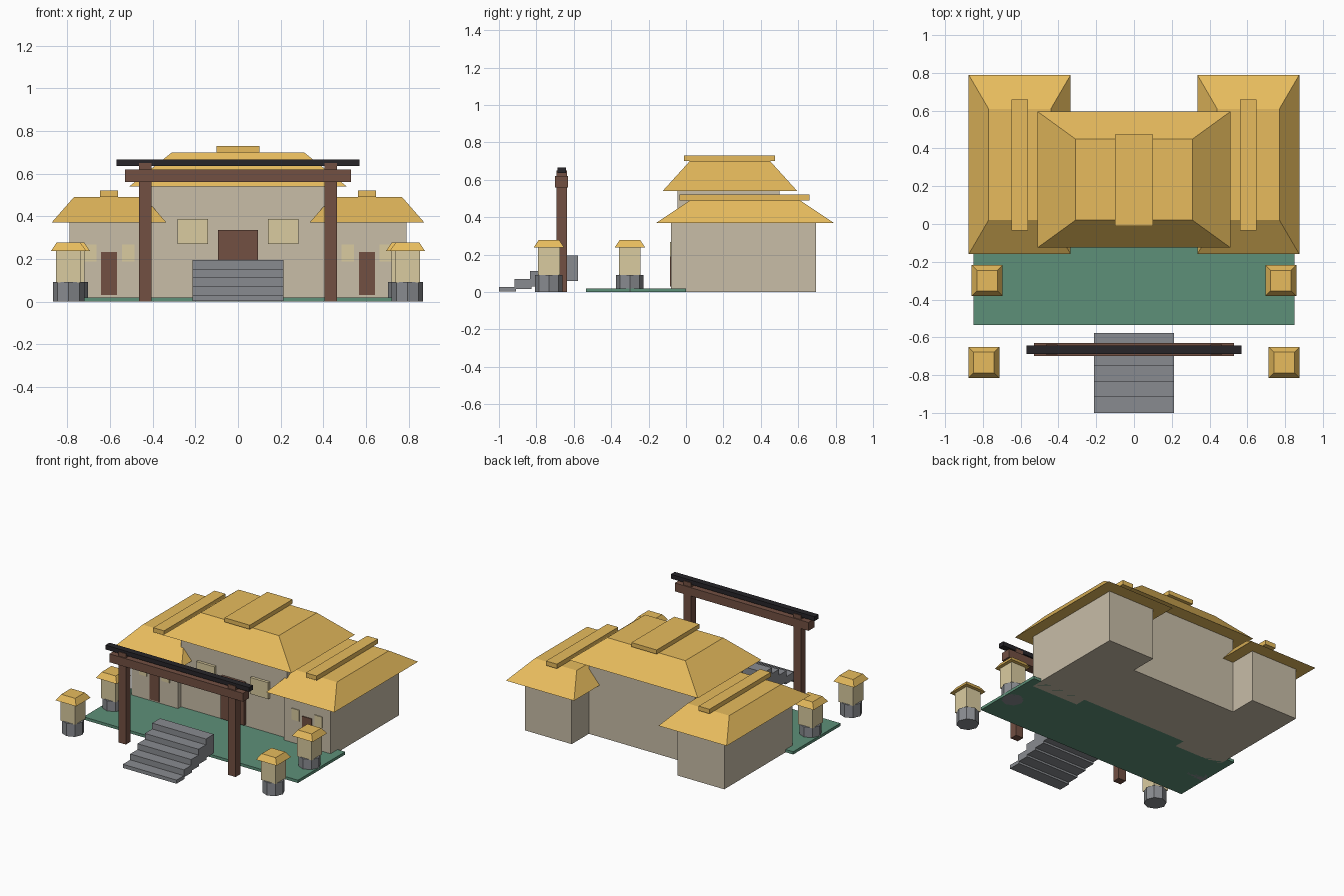
import bpy, bmesh
from math import pi, cos, sin

if "Cube" in bpy.data.objects:
    bpy.data.objects.remove(bpy.data.objects["Cube"])


def mat(name, r, g, b):
    m = bpy.data.materials.new(name)
    m.diffuse_color = (r, g, b, 1)
    m.use_nodes = True
    m.node_tree.nodes["Principled BSDF"].inputs["Base Color"].default_value = m.diffuse_color
    return m


THATCH = mat("thatch", 0.80, 0.50, 0.11)
PLASTER = mat("plaster", 0.58, 0.51, 0.39)
WOOD = mat("wood", 0.17, 0.08, 0.055)
DARK = mat("dark_wood", 0.02, 0.018, 0.022)
STONE = mat("stone", 0.25, 0.26, 0.28)
GRASS = mat("grass", 0.11, 0.28, 0.19)
PAPER = mat("paper", 0.70, 0.60, 0.35)


def loft(name, rings, m):
    """Closed solid between two rings of points (bottom, top)."""
    bm = bmesh.new()
    low, top = [[bm.verts.new(p) for p in ring] for ring in rings]
    n = len(low)
    bm.faces.new(low[::-1])
    bm.faces.new(top)
    for i in range(n):
        j = (i + 1) % n
        bm.faces.new((low[i], low[j], top[j], top[i]))
    me = bpy.data.meshes.new(name)
    bm.to_mesh(me)
    bm.free()
    me.materials.append(m)
    ob = bpy.data.objects.new(name, me)
    bpy.context.collection.objects.link(ob)
    return ob


def rect(x0, x1, y0, y1, z):
    return [(x0, y0, z), (x1, y0, z), (x1, y1, z), (x0, y1, z)]


def box(name, x0, x1, y0, y1, z0, z1, m):
    return loft(name, (rect(x0, x1, y0, y1, z0), rect(x0, x1, y0, y1, z1)), m)


def roof(name, x, y, z0, z1, eave, top, m=THATCH):
    """Hipped roof: half sizes of the eave and of the flat top."""
    return loft(name, [rect(x - hx, x + hx, y - hy, y + hy, z)
                       for (hx, hy), z in ((eave, z0), (top, z1))], m)


# Ground in front of the house
box("courtyard", -0.85, 0.85, -0.535, 0.0, 0.0, 0.02, GRASS)

# Main hall
box("main_hall", -0.42, 0.42, -0.045, 0.5, 0, 0.54, PLASTER)
roof("main_roof", 0, 0.235, 0.54, 0.70, (0.51, 0.36), (0.31, 0.215))
box("main_ridge", -0.10, 0.10, -0.01, 0.475, 0.70, 0.73, THATCH)
box("main_door", -0.093, 0.093, -0.065, -0.03, 0.03, 0.335, WOOD)

for side, s in (("left", -1), ("right", 1)):
    # Side wings
    c = s * 0.605
    box(side + "_wing", c - 0.185, c + 0.185, -0.08, 0.695, 0, 0.37, PLASTER)
    roof(side + "_wing_roof", c, 0.315, 0.37, 0.49, (0.27, 0.475), (0.165, 0.295))
    box(side + "_wing_ridge", c - 0.043, c + 0.043, -0.035, 0.66, 0.49, 0.522, THATCH)
    box(side + "_wing_door", c - 0.038, c + 0.038, -0.086, -0.07, 0.03, 0.232, WOOD)
    for w in (-0.09, 0.09):
        box(side + "_wing_window", c + w - 0.03, c + w + 0.03, -0.086, -0.07,
            0.187, 0.267, PAPER)
    m = s * 0.213
    box(side + "_main_window", m - 0.072, m + 0.072, -0.065, -0.03, 0.27, 0.388, PAPER)

    # Gate posts
    p = s * 0.435
    box(side + "_gate_post", p - 0.03, p + 0.03, -0.692, -0.637, 0, 0.65, WOOD)

    # Lanterns
    for row, x, y in (("front", s * 0.795, -0.733), ("rear", s * 0.777, -0.30)):
        name = f"{side}_{row}_lantern"
        loft(name + "_base", [[(x + 0.074 * cos(i * pi / 4), y + 0.074 * sin(i * pi / 4), z)
                               for i in range(8)] for z in (0, 0.092)], STONE)
        box(name + "_body", x - 0.058, x + 0.058, y - 0.058, y + 0.058, 0.09, 0.24, PAPER)
        roof(name + "_roof", x, y, 0.238, 0.278, (0.082, 0.082), (0.055, 0.055))

# Gate beams
box("gate_beam", -0.53, 0.53, -0.70, -0.63, 0.56, 0.62, WOOD)
box("gate_lintel", -0.57, 0.57, -0.687, -0.642, 0.636, 0.667, DARK)

# Stair, each tread a thicker slab than the one before
for i in range(5):
    y = -1.0 + 0.083 * i
    box("stair_step", -0.213, 0.213, y, y + 0.09, 0.002 + 0.0145 * i, 0.028 + 0.042 * i, STONE)
